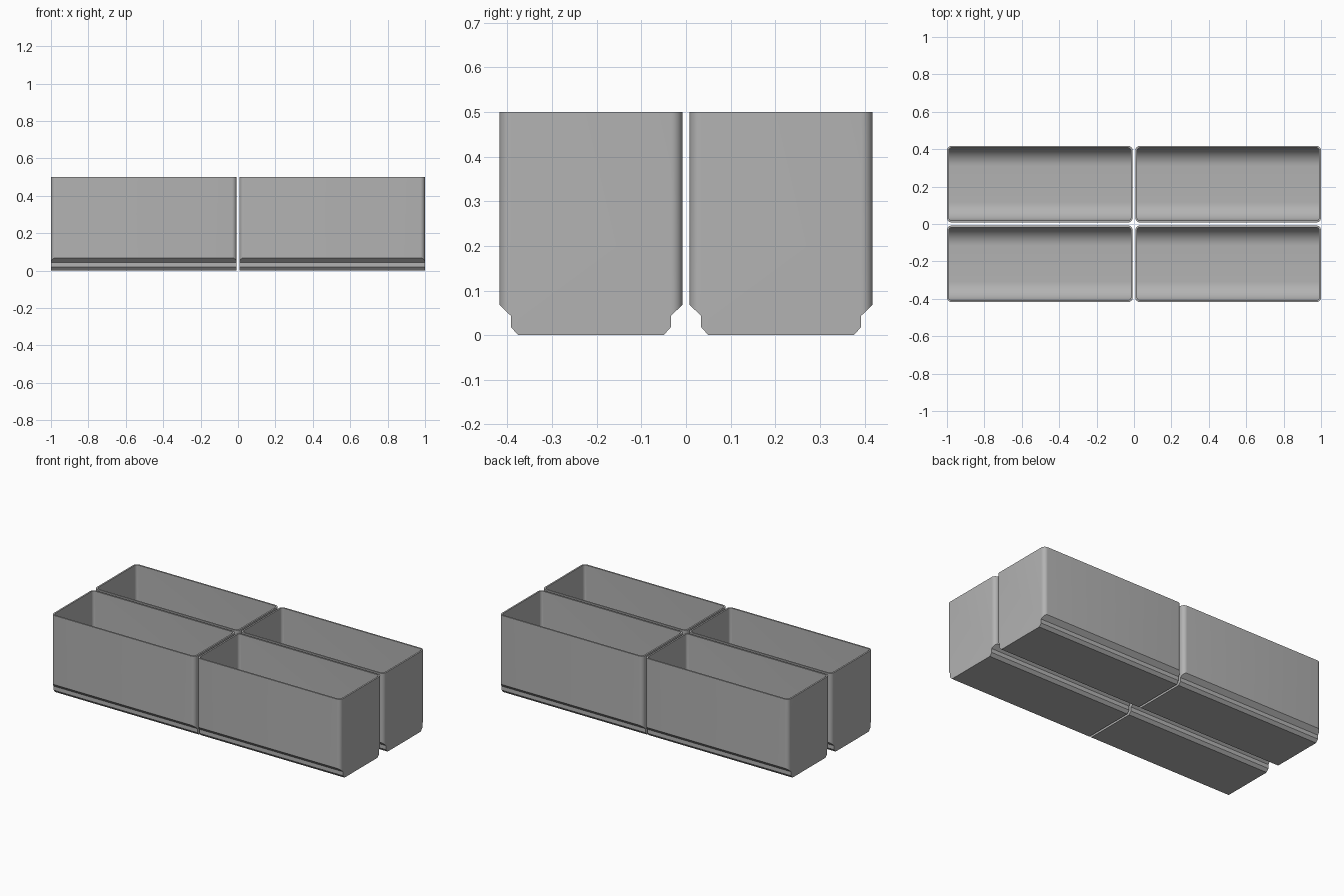
import bpy, bmesh, math
from mathutils import Vector

if "Cube" in bpy.data.objects:
    bpy.data.objects.remove(bpy.data.objects["Cube"])

HX, HY, H = 0.4965, 0.205, 0.5      # half length, half width, height of one bin
GAP_X, GAP_Y = 0.007, 0.008         # half gaps between bins
WALL, FLOOR = 0.01, 0.02
R_CORNER, R_SCOOP = 0.026, 0.10

grey = bpy.data.materials.new("grey plastic")
grey.diffuse_color = (0.45, 0.45, 0.45, 1)
grey.use_nodes = True
grey.node_tree.nodes["Principled BSDF"].inputs["Base Color"].default_value = grey.diffuse_color


def arc(cx, cy, r, start, end, n):
    return [(cx + r * math.cos(math.radians(start + (end - start) * i / n)),
             cy + r * math.sin(math.radians(start + (end - start) * i / n)))
            for i in range(n + 1)]


def prism(name, points, offset):
    """Closed prism from 3D profile points, extruded by offset."""
    bm = bmesh.new()
    face = bm.faces.new([bm.verts.new(p) for p in points])
    res = bmesh.ops.extrude_face_region(bm, geom=[face])
    verts = [g for g in res["geom"] if isinstance(g, bmesh.types.BMVert)]
    bmesh.ops.translate(bm, verts=verts, vec=Vector(offset))
    bmesh.ops.recalc_face_normals(bm, faces=bm.faces)
    mesh = bpy.data.meshes.new(name)
    bm.to_mesh(mesh)
    bm.free()
    obj = bpy.data.objects.new(name, mesh)
    bpy.context.collection.objects.link(obj)
    return obj


def long_prism(name, yz, half):
    return prism(name, [(-half, y, z) for y, z in yz], (2 * half, 0, 0))


def rounded_column(name, hx, hy, r, z0, z1):
    pts = []
    for sx, sy, a in ((1, 1, 0), (-1, 1, 90), (-1, -1, 180), (1, -1, 270)):
        pts += arc(sx * (hx - r), sy * (hy - r), r, a, a + 90, 8)
    return prism(name, [(x, y, z0) for x, y in pts], (0, 0, z1 - z0))


def combine(target, tool, operation):
    """Apply a boolean and delete the tool."""
    mod = target.modifiers.new("cut", 'BOOLEAN')
    mod.operation, mod.object, mod.solver = operation, tool, 'EXACT'
    dg = bpy.context.evaluated_depsgraph_get()
    mesh = bpy.data.meshes.new_from_object(target.evaluated_get(dg))
    target.modifiers.clear()
    target.data = mesh
    bpy.data.objects.remove(tool)


# Outer body: stepped foot along both long sides, rounded vertical corners
half = [(HY - 0.042, 0), (HY - 0.026, 0.018), (HY - 0.026, 0.043),
        (HY + 0.001, 0.069), (HY + 0.001, H)]
profile = half + [(-y, z) for y, z in reversed(half)]
bin_obj = long_prism("bin_front_left", profile, HX + 0.01)
combine(bin_obj, rounded_column("outer_column", HX, HY, R_CORNER, -0.1, H + 0.1), 'INTERSECT')

# Cavity: scooped along the long sides, open at the top
iy = HY - WALL
scoop = arc(iy + 0.0005 - R_SCOOP, FLOOR + R_SCOOP, R_SCOOP, -90, 0, 14) + [(iy + 0.0005, H + 0.05)]
cavity = long_prism("cavity", scoop + [(-y, z) for y, z in reversed(scoop)], HX)
combine(cavity, rounded_column("inner_column", HX - WALL, iy, R_CORNER - WALL, -0.1, H + 0.1), 'INTERSECT')
combine(bin_obj, cavity, 'DIFFERENCE')

bin_obj.data.materials.clear()
bin_obj.data.materials.append(grey)
bpy.context.view_layer.objects.active = bin_obj
bin_obj.select_set(True)
bpy.ops.object.shade_smooth_by_angle(angle=math.radians(30))

# Four equal bins in a two by two grid
cx, cy = HX + GAP_X, HY + GAP_Y
bin_obj.location = (-cx, -cy, 0)
for name, sx, sy in (("bin_front_right", 1, -1), ("bin_back_left", -1, 1), ("bin_back_right", 1, 1)):
    copy = bin_obj.copy()
    copy.name = name
    copy.location = (sx * cx, sy * cy, 0)
    bpy.context.collection.objects.link(copy)
